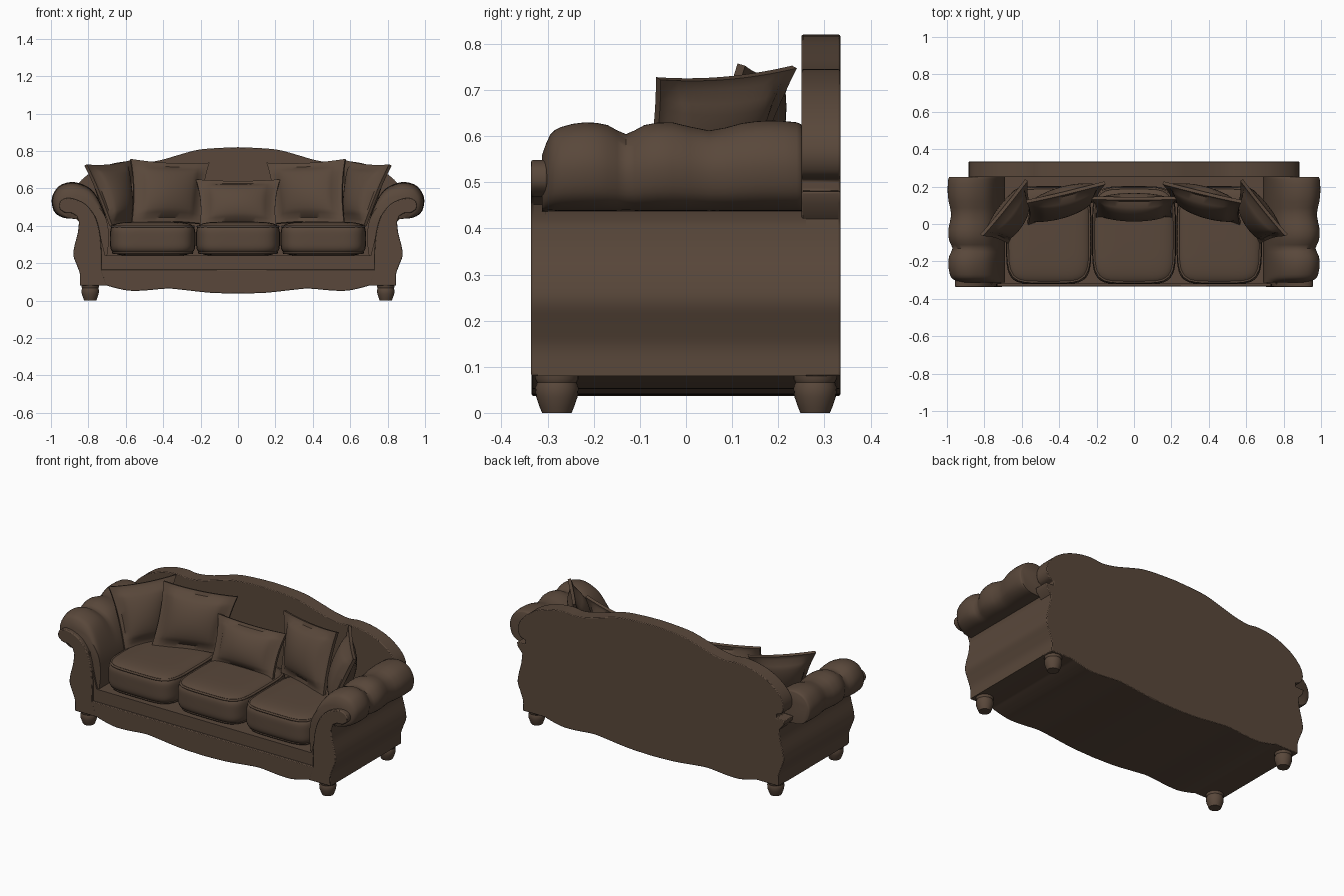
import bpy, bmesh, math
from mathutils import Vector

if "Cube" in bpy.data.objects:
    bpy.data.objects.remove(bpy.data.objects["Cube"])

fabric = bpy.data.materials.new("brown_fabric")
fabric.diffuse_color = (0.100, 0.064, 0.043, 1)
fabric.use_nodes = True
fabric.node_tree.nodes["Principled BSDF"].inputs["Base Color"].default_value = fabric.diffuse_color


def finish(name, bm, angle=35):
    bmesh.ops.recalc_face_normals(bm, faces=bm.faces)
    me = bpy.data.meshes.new(name)
    bm.to_mesh(me)
    bm.free()
    ob = bpy.data.objects.new(name, me)
    bpy.context.collection.objects.link(ob)
    me.materials.append(fabric)
    bpy.ops.object.select_all(action='DESELECT')
    ob.select_set(True)
    bpy.context.view_layer.objects.active = ob
    bpy.ops.object.shade_smooth_by_angle(angle=math.radians(angle))
    return ob


def spline(pts, n=4):
    """Catmull-Rom curve through 2D points."""
    p = [Vector(q) for q in pts]
    p = [2 * p[0] - p[1]] + p + [2 * p[-1] - p[-2]]
    out = []
    for a, b, c, d in zip(p, p[1:], p[2:], p[3:]):
        for i in range(n):
            t = i / n
            out.append(0.5 * (2 * b + (c - a) * t + (2 * a - 5 * b + 4 * c - d) * t * t
                              + (3 * b - a - 3 * c + d) * t ** 3))
    return [(q.x, q.y) for q in out + [p[-2]]]


def mirrored(half):
    return half + [(-x, z) for x, z in reversed(half) if x > 1e-4]


def loft(name, rings, angle=35):
    """Skin closed rings of 3D points and cap both ends."""
    bm = bmesh.new()
    vs = [[bm.verts.new(p) for p in r] for r in rings]
    n = len(vs[0])
    for a, b in zip(vs, vs[1:]):
        for i in range(n):
            j = (i + 1) % n
            bm.faces.new((a[i], a[j], b[j], b[i]))
    bm.faces.new(vs[0])
    bm.faces.new(vs[-1])
    return finish(name, bm, angle)


def extrude(name, outline, y0, y1, bevel=0.0):
    ob = loft(name, [[(x, y, z) for x, z in outline] for y in (y0, y1)])
    if bevel:
        m = ob.modifiers.new("edge", 'BEVEL')
        m.width, m.segments, m.limit_method = bevel, 2, 'ANGLE'
        m.angle_limit = math.radians(60)
    return ob


def pillow(name, bl, br, tl, tr, thick):
    """Stuffed pillow with a flat flange, spanned by four corners."""
    bl, br, tl, tr = map(Vector, (bl, br, tl, tr))
    nrm = (br - bl + tr - tl).cross(tl - bl + tr - br).normalized()
    bm = bmesh.new()
    bmesh.ops.create_cube(bm, size=2)
    bmesh.ops.subdivide_edges(bm, edges=bm.edges[:], cuts=14, use_grid_fill=True)
    for v in bm.verts:
        u, w, s = v.co
        a, b = min(1, abs(u) / 0.867), min(1, abs(w) / 0.867)
        t = 0.009 + thick * ((1 - a * a) * (1 - b * b)) ** 0.5
        uu = (u * (1 - 0.07 * (1 - w * w)) + 1) / 2
        ww = (w * (1 - 0.07 * (1 - u * u)) + 1) / 2
        v.co = bl.lerp(br, uu).lerp(tl.lerp(tr, uu), ww) + nrm * (s * t)
    return finish(name, bm, 50)


def seat_cushion(name, cx, hx):
    """Boxed cushion with rounded edges and two welts."""
    n, c, h = 5, Vector((cx, -0.06, 0.33)), Vector((hx, 0.262, 0.092))
    bm = bmesh.new()
    bmesh.ops.create_cube(bm, size=2)
    bmesh.ops.subdivide_edges(bm, edges=bm.edges[:], cuts=15, use_grid_fill=True)
    for v in bm.verts:
        r = sum(abs(k) ** n for k in v.co) ** (1 / n)
        v.co = c + Vector(k / r * e for k, e in zip(v.co, h))
    finish(name, bm, 60)
    for lvl, label in ((0.72, "upper"), (-0.8, "lower")):
        s = (1 - abs(lvl) ** n) ** (1 / n)
        cu = bpy.data.curves.new(f"{name}_{label}_welt", 'CURVE')
        cu.dimensions, cu.bevel_depth, cu.bevel_resolution = '3D', 0.007, 1
        sp = cu.splines.new('POLY')
        sp.points.add(47)
        sp.use_cyclic_u = True
        for i, p in enumerate(sp.points):
            q = 2 * math.pi * i / 48
            x, y = math.cos(q), math.sin(q)
            r = (abs(x) ** n + abs(y) ** n) ** (1 / n) / s
            p.co = (c.x + x / r * h.x, c.y + y / r * h.y, c.z + lvl * h.z, 1)
        cu.materials.append(fabric)
        bpy.context.collection.objects.link(bpy.data.objects.new(cu.name, cu))


# Shared outline pieces: scalloped lower edge and swelling side
scallop = spline([(0, .037), (.15, .042), (.3, .058), (.38, .064), (.5, .054),
                  (.58, .053), (.65, .066), (.7, .08)])
side = spline([(.845, .08), (.845, .14), (.862, .19), (.88, .24), (.875, .29),
               (.857, .36), (.85, .42)])

# Main body with seat deck, and front apron
extrude("body", mirrored(scallop + side + [(.86, .45), (.76, .45), (.71, .24), (0, .24)]),
        -.322, .26)
extrude("front_apron", mirrored(scallop + [(.78, .08), (.78, .165), (0, .165)]),
        -.335, -.30, .004)

# Shaped back panel
crest = spline([(.83, .505), (.865, .52), (.88, .56), (.865, .61), (.82, .66), (.75, .705),
                (.66, .735), (.57, .745), (.5, .738), (.41, .752), (.32, .778), (.22, .805),
                (.12, .815), (0, .82)])
extrude("back_panel", mirrored(scallop + side + [(.88, .455), (.885, .48), (.83, .482)] + crest),
        .25, .335, .004)

# Scrolled arm fronts and tufted rolled arms
scroll = spline([(.862, .452), (.89, .467), (.925, .47), (.955, .495), (.95, .53), (.915, .548),
                 (.865, .54), (.81, .51), (.765, .45), (.74, .37), (.73, .26), (.73, .165)])
roll = spline([(.70, .24), (.69, .33), (.70, .42), (.735, .52), (.78, .59), (.84, .625),
               (.90, .633), (.96, .61), (.995, .55), (.985, .48), (.94, .445), (.87, .437),
               (.80, .438)]) + [(.80, .24)]
bumps = spline([(-.312, .62), (-.295, .84), (-.27, .93), (-.22, .98), (-.17, .95), (-.13, .85),
                (-.09, .95), (-.03, .98), (.05, .89), (.12, .97), (.18, 1), (.24, .98),
                (.252, .94)], 2)
for sgn, tag in ((-1, "left"), (1, "right")):
    front = [(.70, .08)] + side + scroll
    extrude(f"{tag}_arm_front", [(sgn * x, z) for x, z in front], -.336, -.30, .005)
    rings = []
    for y, s in bumps:
        sx = 1 - (1 - s) * 1.2
        rings.append([(sgn * (.85 + (x - .85) * sx if x > .85 else x), y,
                       .437 + (z - .437) * s if z > .437 else z) for x, z in roll])
    loft(f"{tag}_arm_roll", rings, 50)

# Turned feet
foot = [(.032, 0), (.037, .012), (.045, .035), (.047, .055), (.043, .066), (.047, .074), (.047, .09)]
for x in (-.79, .79):
    for y in (-.28, .28):
        loft("foot", [[(x + r * math.cos(a * math.pi / 12), y + r * math.sin(a * math.pi / 12), z)
                       for a in range(24)] for r, z in foot])

# Seat cushions
seat_cushion("left_seat_cushion", -.456, .228)
seat_cushion("middle_seat_cushion", 0, .224)
seat_cushion("right_seat_cushion", .456, .228)

# Throw pillows
pillow("middle_pillow", (-.205, .04, .395), (.205, .04, .395), (-.225, .14, .645), (.225, .14, .645), .06)
for s, tag in ((1, "left"), (-1, "right")):
    def m(x, y, z):
        return (s * x, y, z)
    pillow(f"{tag}_back_pillow", m(-.57, .0, .41), m(-.2, .13, .41),
           m(-.575, .12, .755), m(-.155, .22, .735), .065)
    pillow(f"{tag}_arm_pillow", m(-.68, -.10, .40), m(-.56, .10, .40),
           m(-.815, -.06, .725), m(-.575, .235, .75), .06)
